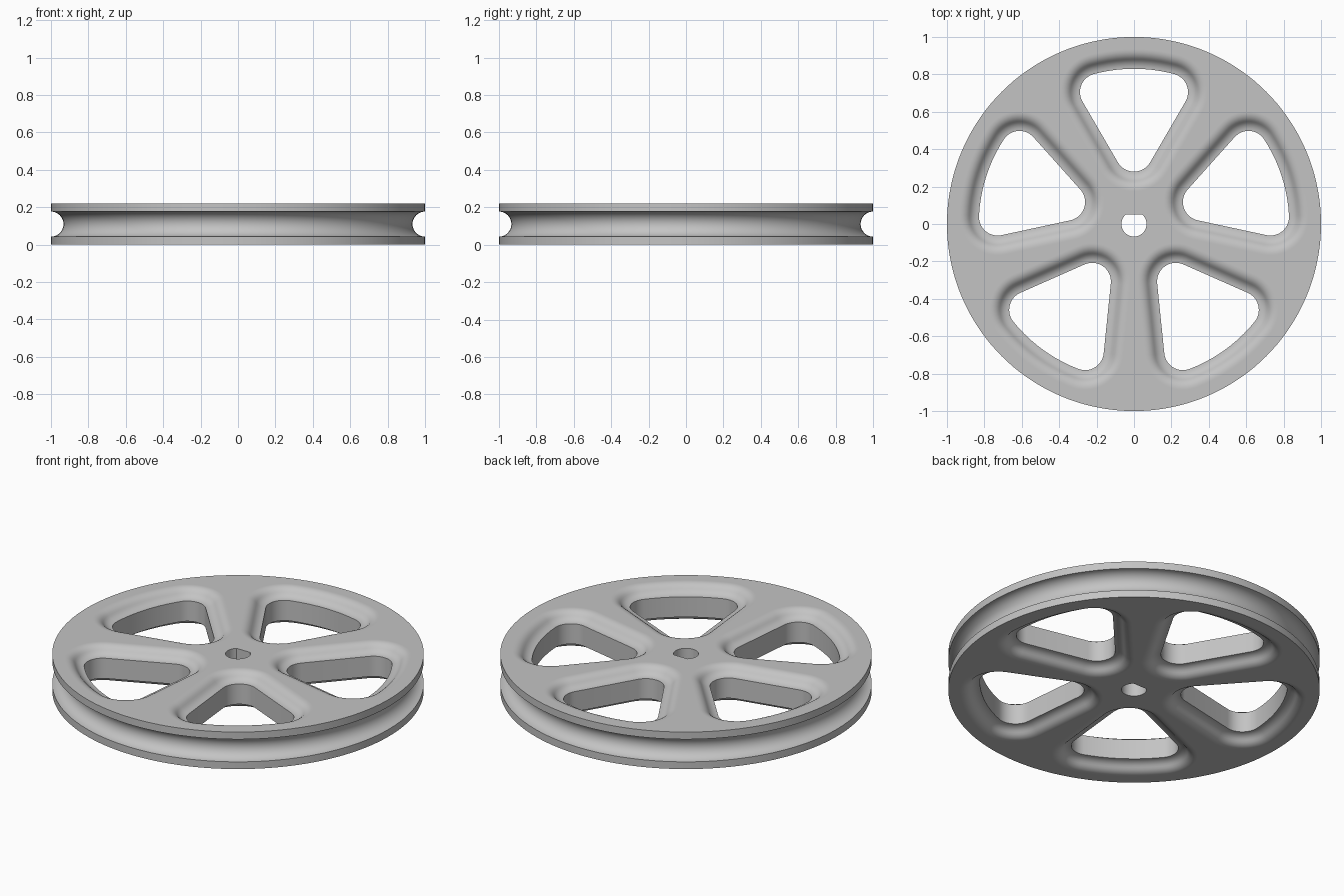
import bpy, bmesh
from math import sin, cos, pi, radians, asin, sqrt

cube = bpy.data.objects.get("Cube")
if cube:
    bpy.data.objects.remove(cube)

H = 0.22                  # wheel thickness
GROOVE = 0.067            # rim groove radius
BORE, FLAT = 0.067, 0.05  # D-shaped bore
CORNER = 0.1              # window corner radius
WIDTH, DROP = 0.1, 0.05   # soft dished border of each window
bm = bmesh.new()


def ring(points, z):
    return [bm.verts.new((x, y, z)) for x, y in points]


def bridge(a, b):
    n = len(a)
    for i in range(n):
        j = (i + 1) % n
        bm.faces.new((a[i], a[j], b[j], b[i]))


def skin(rings):
    for a, b in zip(rings, rings[1:]):
        bridge(a, b)
    return rings[0], rings[-1]


def circle(r, n=144):
    return [(r * cos(2 * pi * i / n), r * sin(2 * pi * i / n)) for i in range(n)]


def sweep(a, b, n):
    return [a + (b - a) * i / n for i in range(n + 1)]


# Window outline: a rounded triangle, grown outward by any offset
def window(offset, turn):
    side, half = radians(-30.5), radians(15)
    up = pi / 2
    reach = 0.73
    pts = []
    for a in sweep(-pi - side, side, 14):
        pts.append((0, 0.38, a))
    for a in sweep(side, up - half, 14):
        pts.append((reach * cos(up - half), reach * sin(up - half), a))
    for a in sweep(up - half, up + half, 10)[1:-1]:
        pts.append((reach * cos(a), reach * sin(a), a))
    for a in sweep(up + half, pi - side, 14):
        pts.append((reach * cos(up + half), reach * sin(up + half), a))
    grow = CORNER + offset
    out = []
    for x, y, a in pts:
        x, y = x + grow * cos(a), y + grow * sin(a)
        out.append((x * cos(turn) - y * sin(turn), x * sin(turn) + y * cos(turn)))
    return out


# Dished border: two tangent arcs from the flat face down to the window wall
def border(steps=5):
    r = (WIDTH ** 2 + DROP ** 2) / (4 * DROP)
    top = asin(WIDTH / 2 / r)
    arc = [(r * sin(top * i / steps), r * (1 - cos(top * i / steps)))
           for i in range(steps + 1)]
    outer = [(WIDTH - d, h) for d, h in arc]
    inner = [(d, DROP - h) for d, h in arc[:-1]]
    return [(WIDTH + 0.006, 0)] + outer + inner[::-1]


# Rim with its half-round groove
rim = [(1, H)]
for a in sweep(pi / 2, -pi / 2, 16):
    rim.append((1 - GROOVE * cos(a), H / 2 + GROOVE * sin(a)))
rim.append((1, 0))
loops = [skin([ring(circle(r), z) for r, z in rim])]

# D-shaped bore
start = asin(FLAT / BORE)
bore = [(BORE * cos(a), BORE * sin(a)) for a in sweep(pi - start, 2 * pi + start, 36)]
loops.append(skin([ring(bore, H), ring(bore, 0)]))

# Five windows
profile = border()
walls = [(d, H - h) for d, h in profile] + [(d, h) for d, h in reversed(profile)]
for k in range(5):
    loops.append(skin([ring(window(d, 2 * pi * k / 5), z) for d, z in walls]))

# Flat top and bottom faces around the openings
for level in (0, 1):
    edges = []
    for pair in loops:
        loop = pair[level]
        for i, v in enumerate(loop):
            edges.append(bm.edges.get((v, loop[(i + 1) % len(loop)])))
    bmesh.ops.triangle_fill(bm, edges=edges, use_beauty=True,
                            normal=(0, 0, 1 - 2 * level))

bmesh.ops.recalc_face_normals(bm, faces=bm.faces[:])
mesh = bpy.data.meshes.new("pulley_wheel")
bm.to_mesh(mesh)
bm.free()
wheel = bpy.data.objects.new("pulley_wheel", mesh)
bpy.context.collection.objects.link(wheel)

# Plain grey material
grey = bpy.data.materials.new("plain_grey")
grey.use_nodes = True
colour = (0.55, 0.55, 0.55, 1)
grey.diffuse_color = colour
grey.node_tree.nodes["Principled BSDF"].inputs["Base Color"].default_value = colour
mesh.materials.append(grey)

bpy.ops.object.select_all(action="DESELECT")
wheel.select_set(True)
bpy.context.view_layer.objects.active = wheel
bpy.ops.object.shade_smooth_by_angle(angle=radians(30))
